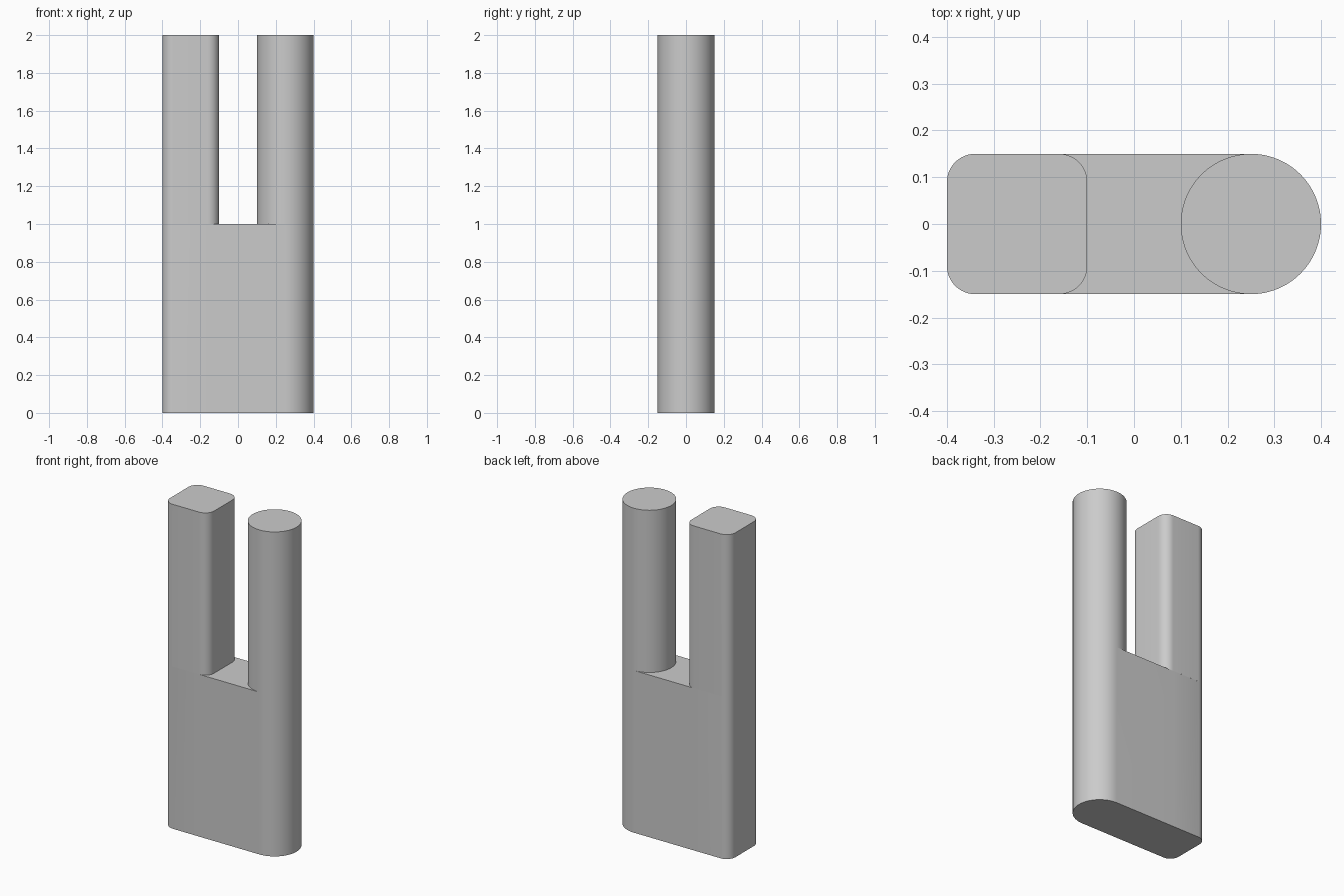
import bpy, bmesh, math

if "Cube" in bpy.data.objects:
    bpy.data.objects.remove(bpy.data.objects["Cube"])

HALF = 0.15      # half depth of the whole part
R = 0.06         # corner radius of the square post
LX, RX = -0.25, 0.25   # post centres


def arc(cx, cy, r, a0, a1, n):
    """Points on an arc, angles in degrees, both ends included."""
    return [(cx + r * math.cos(math.radians(a0 + (a1 - a0) * i / n)),
             cy + r * math.sin(math.radians(a0 + (a1 - a0) * i / n)))
            for i in range(n + 1)]


c = HALF - R
# Half outlines, all counter-clockwise
square_right = arc(LX + c, -c, R, -90, 0, 12) + arc(LX + c, c, R, 0, 90, 12)
square_left = arc(LX - c, c, R, 90, 180, 12) + arc(LX - c, -c, R, 180, 270, 12)
round_right = arc(RX, 0, HALF, -90, 90, 48)
round_left = arc(RX, 0, HALF, 90, 270, 48)

bm = bmesh.new()


def cap(points, z):
    return bm.faces.new([bm.verts.new((x, y, z)) for x, y in points])


def walls(points, z0, z1):
    low = [bm.verts.new((x, y, z0)) for x, y in points]
    high = [bm.verts.new((x, y, z1)) for x, y in points]
    n = len(points)
    for i in range(n):
        j = (i + 1) % n
        bm.faces.new((low[i], low[j], high[j], high[i]))


# Solid lower body with one rounded end and one square end
body = [square_right[0]] + round_right + [square_right[-1]] + square_left[1:-1]
walls(body, 0, 1)
cap(body[::-1], 0)

# Floor of the slot between the posts
cap(square_right[::-1] + round_left[::-1], 1)

# Square post and round post
for post in (square_right + square_left, round_right + round_left):
    ring = [p for i, p in enumerate(post) if math.dist(p, post[i - 1]) > 1e-5]
    walls(ring, 1, 2)
    cap(ring, 2)

bmesh.ops.remove_doubles(bm, verts=bm.verts, dist=1e-5)
bmesh.ops.recalc_face_normals(bm, faces=bm.faces)

mesh = bpy.data.meshes.new("forked_post")
bm.to_mesh(mesh)
bm.free()
obj = bpy.data.objects.new("forked_post", mesh)
bpy.context.collection.objects.link(obj)

# Plain grey finish
grey = bpy.data.materials.new("grey")
grey.diffuse_color = (0.6, 0.6, 0.6, 1)
grey.use_nodes = True
grey.node_tree.nodes["Principled BSDF"].inputs["Base Color"].default_value = grey.diffuse_color
mesh.materials.append(grey)

bpy.context.view_layer.objects.active = obj
obj.select_set(True)
bpy.ops.object.shade_smooth_by_angle(angle=math.radians(30))
